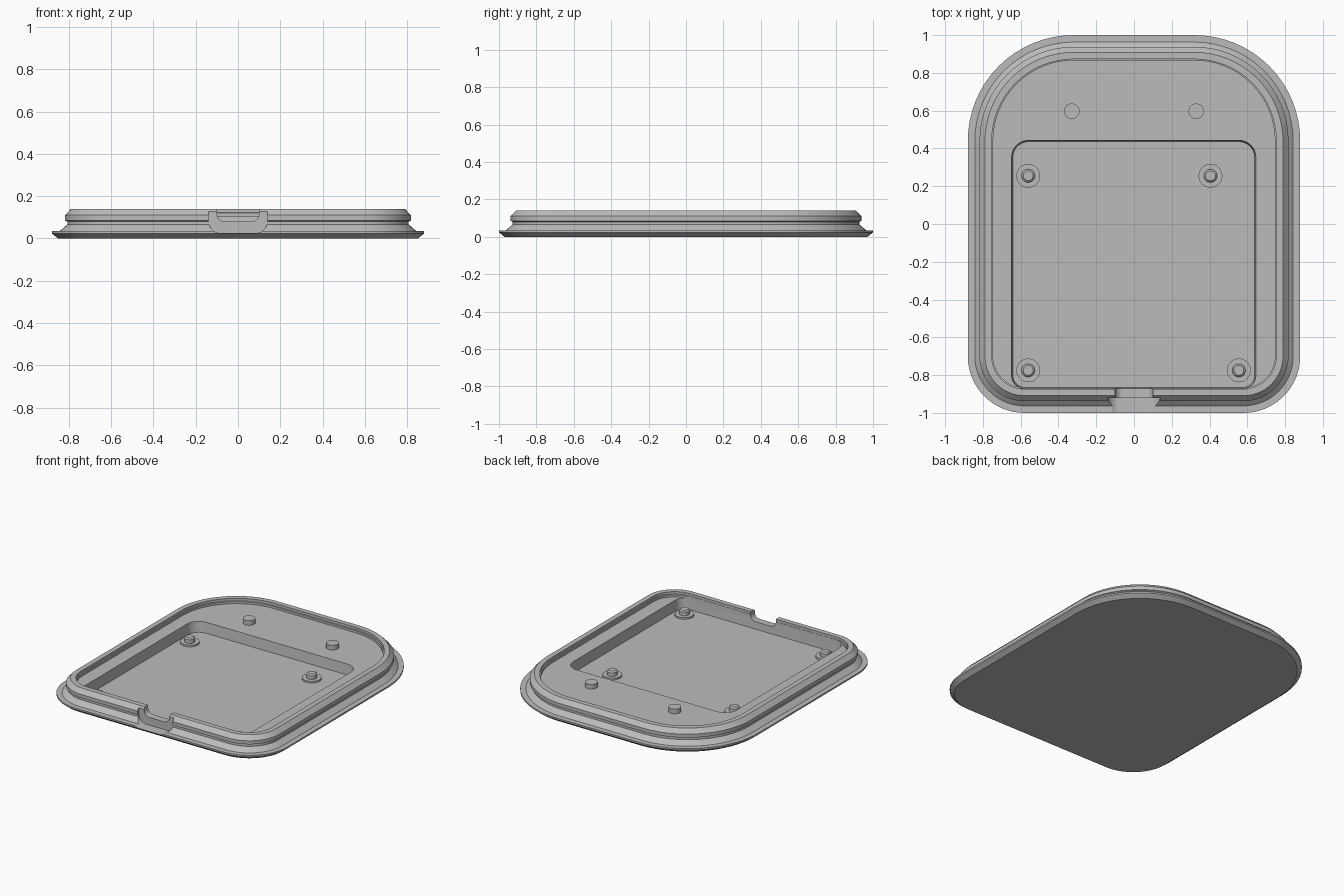
import bpy, bmesh, math
from mathutils import Matrix, Vector

if "Cube" in bpy.data.objects:
    bpy.data.objects.remove(bpy.data.objects["Cube"], do_unlink=True)

grey = bpy.data.materials.new("plain grey")
colour = (0.5, 0.5, 0.5, 1)
grey.diffuse_color = colour
grey.use_nodes = True
grey.node_tree.nodes["Principled BSDF"].inputs["Base Color"].default_value = colour


def outline(x0, x1, y0, y1, r_front, r_back, inset, z, steps=16):
    """Rounded rectangle, moved inward by inset, with its own front and back radii."""
    corners = [(x1 - r_back, y1 - r_back, r_back), (x0 + r_back, y1 - r_back, r_back),
               (x0 + r_front, y0 + r_front, r_front), (x1 - r_front, y0 + r_front, r_front)]
    ring = []
    for k, (cx, cy, r) in enumerate(corners):
        for i in range(steps + 1):
            a = math.pi / 2 * (k + i / steps)
            ring.append(Vector((cx + (r - inset) * math.cos(a), cy + (r - inset) * math.sin(a), z)))
    return ring


def loft(name, rings, matrix=Matrix()):
    """Closed solid skinned through a stack of rings."""
    bm = bmesh.new()
    loops = [[bm.verts.new(matrix @ p) for p in ring] for ring in rings]
    for a, b in zip(loops, loops[1:]):
        n = len(a)
        for i in range(n):
            bm.faces.new((a[i], a[(i + 1) % n], b[(i + 1) % n], b[i]))
    bm.faces.new(loops[0][::-1])
    bm.faces.new(loops[-1])
    bmesh.ops.recalc_face_normals(bm, faces=bm.faces)
    mesh = bpy.data.meshes.new(name)
    bm.to_mesh(mesh)
    bm.free()
    mesh.materials.append(grey)
    obj = bpy.data.objects.new(name, mesh)
    bpy.context.collection.objects.link(obj)
    return obj


def activate(obj):
    bpy.ops.object.select_all(action='DESELECT')
    obj.select_set(True)
    bpy.context.view_layer.objects.active = obj


def smooth(obj):
    activate(obj)
    bpy.ops.object.shade_smooth_by_angle(angle=math.radians(25))


def cut(obj, cutter):
    cutter.hide_render = True
    mod = obj.modifiers.new("cut", 'BOOLEAN')
    mod.operation = 'DIFFERENCE'
    mod.solver = 'EXACT'
    mod.object = cutter
    activate(obj)
    bpy.ops.object.modifier_apply(modifier=mod.name)
    bpy.data.objects.remove(cutter, do_unlink=True)


def turned(name, x, y, profile, steps=8):
    """Round part from (radius, height) pairs."""
    smooth(loft(name, [outline(x - r, x + r, y - r, y + r, r, r, 0, z, steps) for r, z in profile]))


# Tray shell: flange, flared foot, groove, ridge, rim and raised deck
section = [(0.03, 0), (0, 0.024), (0, 0.035), (0.037, 0.035), (0.066, 0.06), (0.073, 0.065),
           (0.073, 0.08), (0.062, 0.085), (0.062, 0.11), (0.091, 0.14), (0.127, 0.14),
           (0.127, 0.122), (0.134, 0.12), (0.134, 0.105)]
shell = loft("tray_shell", [outline(-0.88, 0.88, -1, 1, 0.3, 0.56, d, z) for d, z in section])

# Sunken pocket, slightly drafted
floor = 0.03
cut(shell, loft("pocket_cutter", [outline(-0.648, 0.645, -0.872, 0.443, 0.07, 0.09, d, z)
                                  for d, z in ((0.007, floor), (0, 0.105), (0, 0.3))]))

# Front finger recess and the narrower notch through the rim
upright = Matrix.Rotation(math.pi / 2, 4, 'X')
for half, low, radius, near, far in ((0.14, 0.025, 0.06, 1.1, 0.92), (0.1, 0.08, 0.04, 1.0, 0.8)):
    cut(shell, loft("front_cutter", [outline(-half, half, low, 0.3, radius, radius, 0, d)
                                     for d in (near, far)], upright))
smooth(shell)

# Screw posts on washers inside the pocket
for x, y in ((-0.56, 0.255), (0.405, 0.255), (-0.56, -0.775), (0.555, -0.775)):
    turned("pocket_post", x, y, [(0.063, floor - 0.005), (0.063, floor + 0.012), (0.035, floor + 0.012),
                                 (0.035, floor + 0.038), (0.026, floor + 0.046)])

# Short pegs on the deck
for x in (-0.33, 0.33):
    turned("deck_peg", x, 0.597, [(0.041, 0.1), (0.041, 0.138)])
